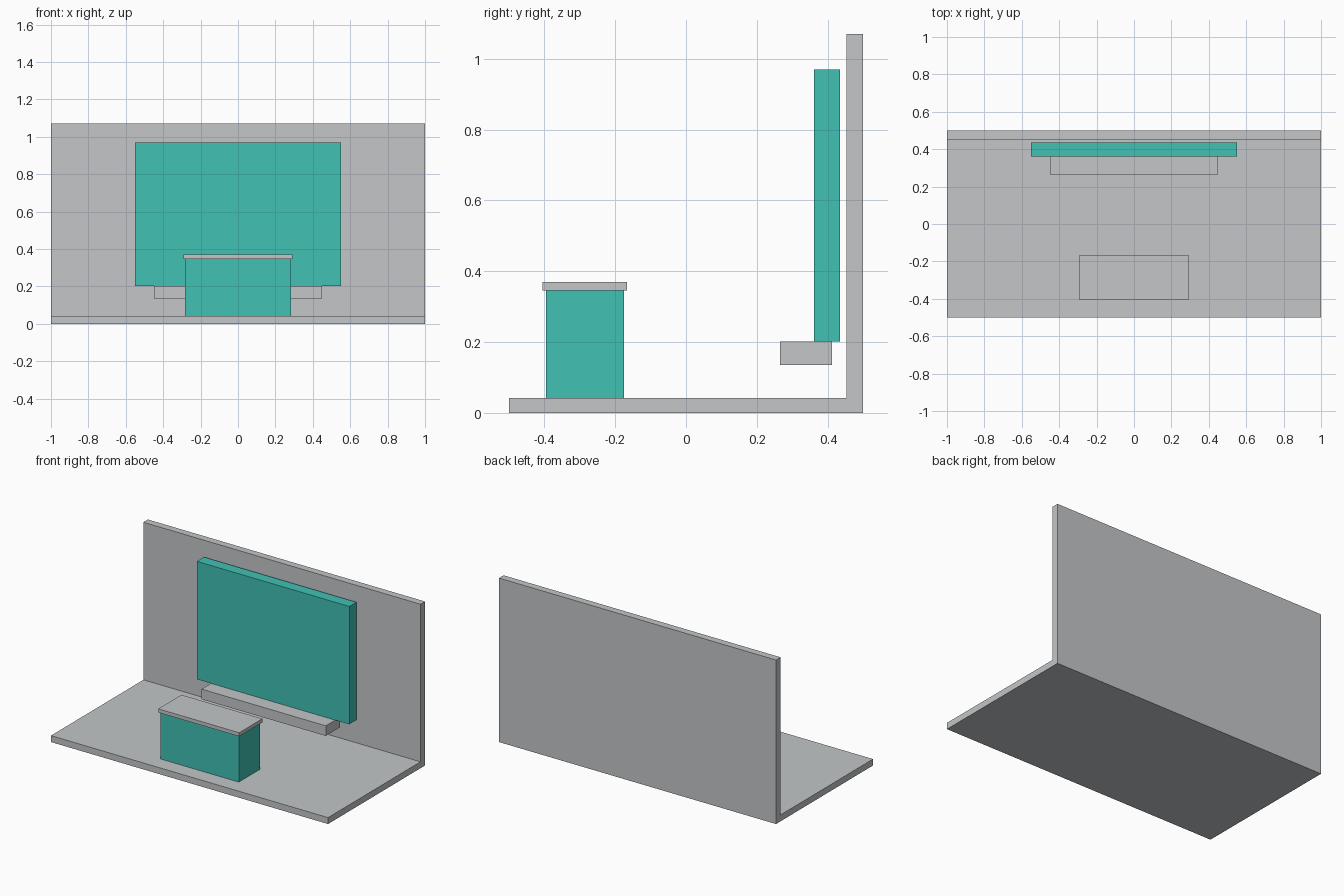
import bpy
import bmesh
from mathutils import Vector

cube = bpy.data.objects.get("Cube")
if cube:
    bpy.data.objects.remove(cube, do_unlink=True)


def make_material(name, colour):
    mat = bpy.data.materials.new(name)
    mat.use_nodes = True
    mat.diffuse_color = colour
    mat.node_tree.nodes["Principled BSDF"].inputs["Base Color"].default_value = colour
    return mat


grey = make_material("light grey", (0.546, 0.565, 0.578, 1))
teal = make_material("teal", (0.053, 0.533, 0.456, 1))


def extrude_profile(name, profile, half_width, mat):
    """Extrude a closed (y, z) profile along x, symmetric about x = 0."""
    bm = bmesh.new()
    face = bm.faces.new([bm.verts.new((-half_width, y, z)) for y, z in profile])
    result = bmesh.ops.extrude_face_region(bm, geom=[face])
    moved = [v for v in result["geom"] if isinstance(v, bmesh.types.BMVert)]
    bmesh.ops.translate(bm, verts=moved, vec=Vector((2 * half_width, 0, 0)))
    bmesh.ops.recalc_face_normals(bm, faces=bm.faces)
    mesh = bpy.data.meshes.new(name)
    bm.to_mesh(mesh)
    bm.free()
    mesh.materials.append(mat)
    obj = bpy.data.objects.new(name, mesh)
    bpy.context.collection.objects.link(obj)
    return obj


def box(name, half_width, y0, y1, z0, z1, mat):
    return extrude_profile(name, [(y0, z0), (y1, z0), (y1, z1), (y0, z1)], half_width, mat)


# Floor slab and back wall as one L-shaped stand
extrude_profile("floor_and_back_wall",
                [(-0.5, 0), (0.5, 0), (0.5, 1.07), (0.453, 1.07), (0.453, 0.042), (-0.5, 0.042)],
                1.0, grey)

# Wall panel with the shelf below it
box("wall_panel", 0.55, 0.362, 0.435, 0.201, 0.97, teal)
box("wall_shelf", 0.448, 0.265, 0.412, 0.135, 0.201, grey)

# Counter set into the floor, with an overhanging top
box("counter_body", 0.283, -0.396, -0.175, 0.002, 0.346, teal)
box("counter_top", 0.292, -0.405, -0.166, 0.346, 0.37, grey)
